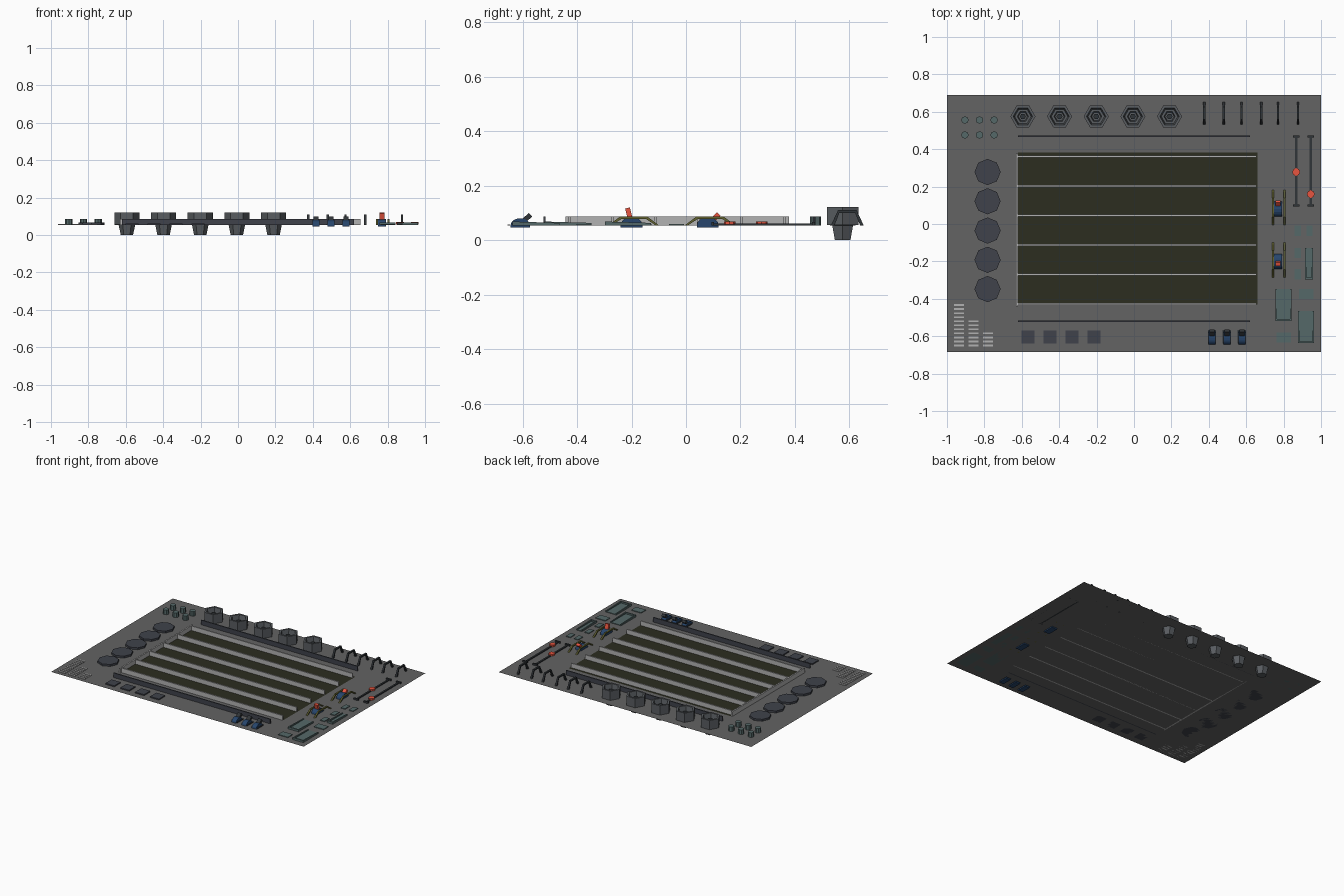
import bpy, bmesh, math
from mathutils import Matrix, Vector

if "Cube" in bpy.data.objects:
    bpy.data.objects.remove(bpy.data.objects["Cube"])

Z = 0.054  # height of the panel sheet


def mat(name, rgb):
    m = bpy.data.materials.new(name)
    m.diffuse_color = (*rgb, 1)
    m.use_nodes = True
    m.node_tree.nodes["Principled BSDF"].inputs["Base Color"].default_value = m.diffuse_color
    return m


SHEET = mat("sheet_grey", (0.125, 0.125, 0.125))
SLATE = mat("slate", (0.05, 0.055, 0.07))
STEEL = mat("steel", (0.10, 0.11, 0.12))
PALE = mat("pale_grey", (0.45, 0.45, 0.45))
OLIVE = mat("dark_olive", (0.025, 0.026, 0.014))
BRASS = mat("olive_brass", (0.12, 0.12, 0.03))
TEAL = mat("teal", (0.09, 0.14, 0.14))
DARK = mat("dark", (0.03, 0.035, 0.04))
BLUE = mat("navy", (0.02, 0.06, 0.15))
RED = mat("red", (0.8, 0.09, 0.05))


def finish(name, bm, m):
    bmesh.ops.recalc_face_normals(bm, faces=bm.faces)
    me = bpy.data.meshes.new(name)
    bm.to_mesh(me)
    bm.free()
    me.materials.append(m)
    ob = bpy.data.objects.new(name, me)
    bpy.context.collection.objects.link(ob)
    return ob


def box(name, m, x, y, sx, sy, z0, z1, tilt=0):
    """Box from z0 to z1, tilted about its bottom centre around x."""
    bm = bmesh.new()
    M = (Matrix.Translation((x, y, z0)) @ Matrix.Rotation(tilt, 4, 'X')
         @ Matrix.Translation((0, 0, (z1 - z0) / 2)) @ Matrix.Diagonal((sx, sy, z1 - z0, 1)))
    bmesh.ops.create_cube(bm, size=1, matrix=M)
    return finish(name, bm, m)


def sheet(name, m, x0, x1, y0, y1, z):
    bm = bmesh.new()
    bm.faces.new([bm.verts.new((x, y, z)) for x, y in ((x0, y0), (x1, y0), (x1, y1), (x0, y1))])
    me = finish(name, bm, m)
    return me


def lathe(name, m, x, y, profile, n):
    """Stack n-sided rings (radius, z) and cap both ends."""
    bm = bmesh.new()
    rings = [[bm.verts.new((x + r * math.cos(2 * math.pi * i / n),
                            y + r * math.sin(2 * math.pi * i / n), z)) for i in range(n)]
             for r, z in profile]
    for a, b in zip(rings, rings[1:]):
        for i in range(n):
            j = (i + 1) % n
            bm.faces.new((a[i], a[j], b[j], b[i]))
    bm.faces.new(rings[0])
    bm.faces.new(rings[-1])
    return finish(name, bm, m)


def prism(name, m, x, width, pts):
    """Extrude a y-z outline along x."""
    bm = bmesh.new()
    f = bm.faces.new([bm.verts.new((x - width / 2, y, z)) for y, z in pts])
    g = bmesh.ops.extrude_face_region(bm, geom=[f])["geom"]
    bmesh.ops.translate(bm, verts=[v for v in g if isinstance(v, bmesh.types.BMVert)], vec=(width, 0, 0))
    return finish(name, bm, m)


def handle(name, m, x, y, half_base, half_top, height, width, t):
    """Bent bar: trapezoid bridge standing on the sheet."""
    h, k = half_base, half_top
    outer = [(-h, 0), (-k, height), (k, height), (h, 0)]
    inner = [(h - 1.3 * t, 0), (k - .5 * t, height - t), (-k + .5 * t, height - t), (-h + 1.3 * t, 0)]
    return prism(name, m, x, width, [(y + a, Z + b) for a, b in outer + inner])


def dome(name, m, x, y, r, height, width):
    """Rocker body: low arc above the sheet, flat below."""
    pts = [(y + r * math.cos(math.pi * i / 8), Z + height * math.sin(math.pi * i / 8)) for i in range(9)]
    pts += [(y - r, Z - 0.008), (y + r, Z - 0.008)]
    return prism(name, m, x, width, pts)


# base sheet and dark central field
sheet("base_sheet", SHEET, -1, 1, -0.685, 0.69, Z)
sheet("central_field", OLIVE, -0.62, 0.66, -0.43, 0.383, Z + 0.001)

# pale dividers with the left end wall
for i in range(6):
    box(f"divider_{i}", PALE, 0.018, 0.361 - i * 0.1578, 1.275, 0.009, Z, 0.087)
box("end_wall", PALE, -0.626, -0.032, 0.01, 0.82, Z, 0.087)

# long dark rails
for i, y in enumerate((0.47, -0.519)):
    box(f"long_rail_{i}", SLATE, 0, y, 1.24, 0.008, Z, 0.087)

# hexagonal cups with a tapered stem under the sheet
for i in range(5):
    x = -0.594 + i * 0.196
    lathe(f"hex_cup_{i}", STEEL, x, 0.575,
          [(0.033, 0), (0.044, Z), (0.067, Z + 0.001), (0.067, 0.121), (0.052, 0.121),
           (0.044, 0.085), (0.03, 0.085), (0.024, 0.06)], 6)
    lathe(f"hex_core_{i}", DARK, x, 0.575, [(0.016, 0.058), (0.016, 0.1)], 6)

# octagonal pads
for i in range(5):
    lathe(f"round_pad_{i}", SLATE, -0.783, 0.278 - i * 0.1565, [(0.07, Z), (0.07, 0.068)], 8)

# small knobs
for i in range(3):
    for j in range(2):
        lathe(f"small_knob_{i}_{j}", TEAL, -0.904 + i * 0.078, 0.476 + j * 0.08,
              [(0.02, Z), (0.02, 0.087)], 8)

# indicator slats, three columns
for c, (x, n) in enumerate(((-0.936, 11), (-0.858, 7), (-0.78, 4))):
    for i in range(n):
        box(f"slat_{c}_{i}", PALE, x, -0.65 + i * 0.0217, 0.053, 0.009, Z, Z + 0.004)

# square buttons
for i in range(4):
    box(f"square_button_{i}", SLATE, -0.567 + i * 0.1177, -0.604, 0.07, 0.07, Z, 0.062)

# bent bar handles
for i, x in enumerate((0.375, 0.48, 0.575, 0.68, 0.77, 0.877)):
    handle(f"bar_handle_{i}", DARK, x, 0.592, 0.06, 0.034, 0.056, 0.012, 0.01)

# front toggle switches
for i in range(3):
    x = 0.417 + i * 0.08
    dome(f"toggle_body_{i}", BLUE, x, -0.608, 0.036, 0.026, 0.036)
    box(f"toggle_lever_{i}", DARK, x, -0.605, 0.028, 0.018, 0.062, 0.108, math.radians(-48))
    box(f"toggle_plate_{i}", DARK, x, -0.603, 0.045, 0.07, Z, Z + 0.006)

# large switches with guard bars
for i, (y, tilt, z0) in enumerate(((0.08, -45, 0.062), (-0.2, 14, 0.074))):
    dome(f"switch_body_{i}", BLUE, 0.77, y, 0.04, 0.031, 0.043)
    box(f"switch_lever_{i}", RED, 0.77, y + (0.012 if i == 0 else -0.005), 0.028, 0.018,
        z0 + 0.005, z0 + 0.045, math.radians(tilt))
    for j, x in enumerate((0.742, 0.804)):
        handle(f"switch_guard_{i}_{j}", BRASS, x, y + 0.008, 0.093, 0.05, 0.032, 0.011, 0.009)

# sliders
for i, (x, y) in enumerate(((0.867, 0.278), (0.945, 0.16))):
    box(f"slider_track_{i}", DARK, x, 0.283, 0.012, 0.375, Z, 0.061)
    for j, ye in enumerate((0.098, 0.468)):
        box(f"slider_stop_{i}_{j}", DARK, x, ye, 0.036, 0.01, Z, 0.066)
    lathe(f"slider_knob_{i}", RED, x, y, [(0.021, 0.057), (0.021, 0.069)], 8)

# flat teal buttons
for i, (x, y, sx, sy) in enumerate(((0.875, -0.035, 0.034, 0.056), (0.938, -0.035, 0.034, 0.056),
                                    (0.875, -0.155, 0.034, 0.056), (0.875, -0.268, 0.034, 0.056),
                                    (0.92, -0.374, 0.077, 0.054), (0.80, -0.606, 0.077, 0.054))):
    box(f"flat_button_{i}", TEAL, x, y, sx, sy, Z, Z + 0.005)

# teal troughs: floor, two side walls, front lip
for i, (x, y, w, d) in enumerate(((0.936, -0.213, 0.044, 0.168), (0.80, -0.433, 0.085, 0.172),
                                  (0.92, -0.551, 0.085, 0.172))):
    box(f"trough_floor_{i}", TEAL, x, y, w * 0.85, d, Z, Z + 0.004)
    for s in (-1, 1):
        pts = [(y - d / 2, Z), (y + d / 2, Z), (y + d / 2, Z + 0.009), (y - d / 2, Z + 0.014)]
        prism(f"trough_wall_{i}_{s}", TEAL, x + s * (w / 2 - 0.004), 0.008, pts)
    box(f"trough_lip_{i}", TEAL, x, y - d / 2 + 0.005, w, 0.01, Z, Z + 0.014)
